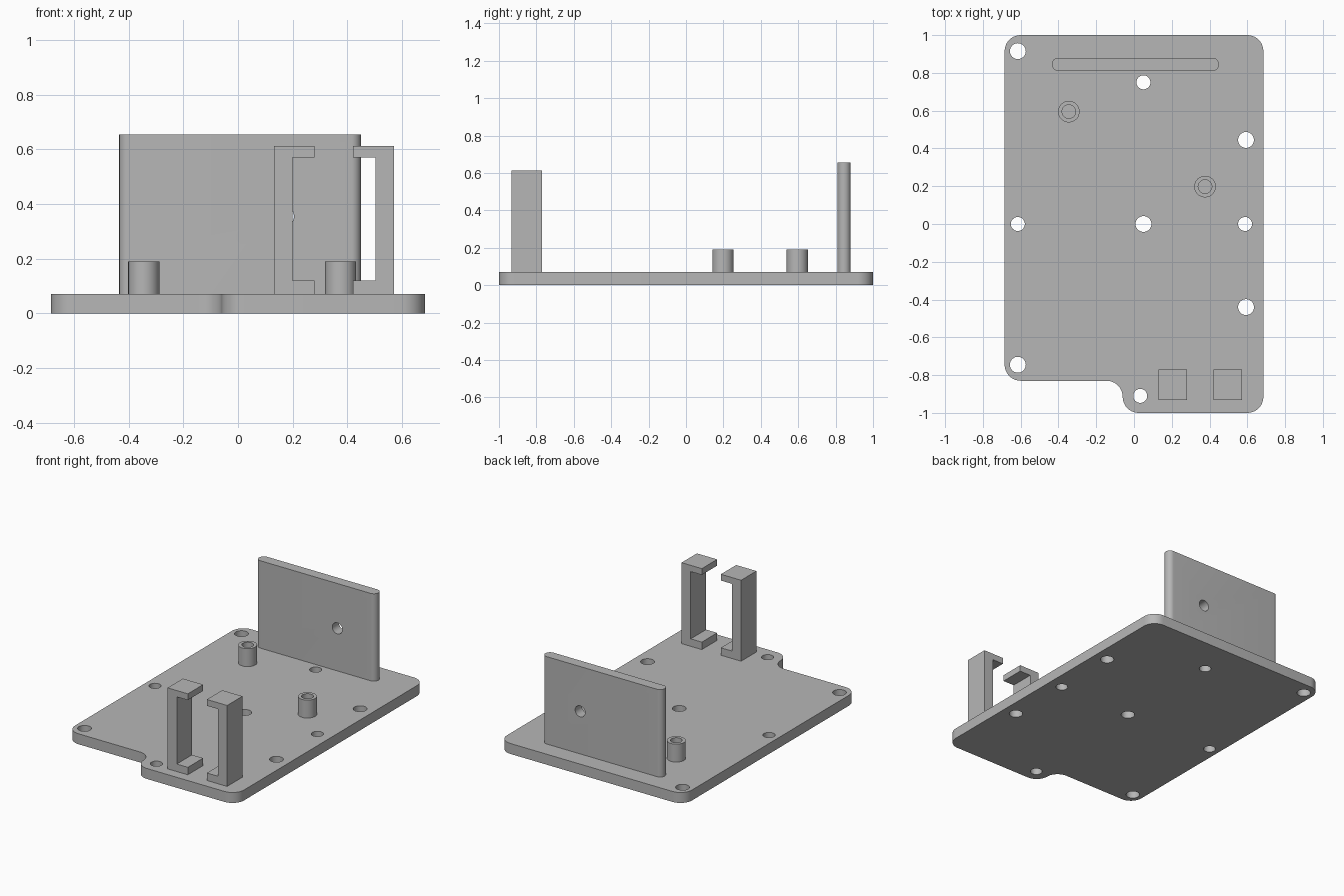
import bpy, bmesh, math
from mathutils import Vector

if "Cube" in bpy.data.objects:
    bpy.data.objects.remove(bpy.data.objects["Cube"], do_unlink=True)

# One plain grey for every part
grey = bpy.data.materials.new("grey plastic")
grey.use_nodes = True
colour = (0.47, 0.47, 0.47, 1)
grey.diffuse_color = colour
grey.node_tree.nodes["Principled BSDF"].inputs["Base Color"].default_value = colour


def rounded(corners, r, steps=10):
    """Outline with every right-angled corner filleted."""
    pts = []
    for i, c in enumerate(corners):
        p = Vector(c)
        u = (Vector(corners[i - 1]) - p).normalized()
        v = (Vector(corners[(i + 1) % len(corners)]) - p).normalized()
        for k in range(steps + 1):
            t = math.pi / 2 * k / steps
            q = p + (u + v) * r - v * r * math.cos(t) - u * r * math.sin(t)
            if not pts or (q - pts[-1]).length > 1e-4:
                pts.append(q)
    if (pts[0] - pts[-1]).length < 1e-4:
        pts.pop()
    return pts


def circle(x, y, r, n=40):
    return [(x + r * math.cos(2 * math.pi * k / n),
             y + r * math.sin(2 * math.pi * k / n)) for k in range(n)]


def prism(name, outline, lo, hi, axis="z"):
    """Extrude an outline from lo to hi along z, or along y for an x-z outline."""
    place = (lambda a, b, h: (a, b, h)) if axis == "z" else (lambda a, b, h: (a, h, b))
    bm = bmesh.new()
    face = bm.faces.new([bm.verts.new(place(a, b, lo)) for a, b in outline])
    new = bmesh.ops.extrude_face_region(bm, geom=[face])["geom"]
    bmesh.ops.translate(bm, vec=place(0, 0, hi - lo),
                        verts=[e for e in new if isinstance(e, bmesh.types.BMVert)])
    bmesh.ops.recalc_face_normals(bm, faces=bm.faces)
    mesh = bpy.data.meshes.new(name)
    bm.to_mesh(mesh)
    bm.free()
    mesh.materials.append(grey)
    ob = bpy.data.objects.new(name, mesh)
    bpy.context.scene.collection.objects.link(ob)
    return ob


def drill(ob, cutters):
    """Subtract the cutters, keep the result and remove the cutters."""
    for c in cutters:
        c.hide_render = True
        mod = ob.modifiers.new("hole", "BOOLEAN")
        mod.operation, mod.solver, mod.object = "DIFFERENCE", "EXACT", c
    bpy.context.view_layer.update()
    deps = bpy.context.evaluated_depsgraph_get()
    mesh = bpy.data.meshes.new_from_object(ob.evaluated_get(deps))
    ob.modifiers.clear()
    ob.data = mesh
    for c in cutters:
        bpy.data.objects.remove(c, do_unlink=True)


TOP = 0.07
parts = []

# Base plate with a stepped front corner and nine through holes
base = prism("base_plate", rounded(
    [(-.685, 1), (-.685, -.83), (-.06, -.83), (-.06, -1), (.685, -1), (.685, 1)], .085), 0, TOP)
large, small = .042, .037
holes = [(-.615, .915, large), (-.615, 0, small), (-.615, -.745, large),
         (.05, .75, small), (.05, 0, large), (.033, -.91, small),
         (.593, .445, large), (.588, 0, small), (.593, -.44, large)]
drill(base, [prism("hole_cutter", circle(*h), -.1, .2) for h in holes])
parts.append(base)

# Upright back wall with rounded ends and one cross hole
wall = prism("back_wall", rounded(
    [(-.435, .81), (.45, .81), (.45, .88), (-.435, .88)], .0349), TOP, .655)
drill(wall, [prism("wall_cutter", circle(.168, .355, .037), .7, 1, "y")])
parts.append(wall)

# Hollow standoffs
for name, x, y in (("rear_standoff", -.345, .595), ("middle_standoff", .376, .198)):
    post = prism(name, circle(x, y, .057), TOP, .19)
    drill(post, [prism("bore_cutter", circle(x, y, .036), 0, .3)])
    parts.append(post)

# C-shaped bracket, both opening toward +x and mirrored toward -x
bracket = [(0, TOP), (.15, TOP), (.15, .12), (.068, .12),
           (.068, .57), (.15, .57), (.15, .612), (0, .612)]
for name, x, side in (("right_bracket", .131, 1), ("left_bracket", .572, -1)):
    parts.append(prism(name, [(x + side * a, z) for a, z in bracket], -.932, -.77, "y"))

# Smooth the round walls, keep the edges crisp
for ob in bpy.context.selected_objects:
    ob.select_set(False)
for ob in parts:
    ob.select_set(True)
bpy.context.view_layer.objects.active = base
bpy.ops.object.shade_smooth_by_angle(angle=math.radians(30))
